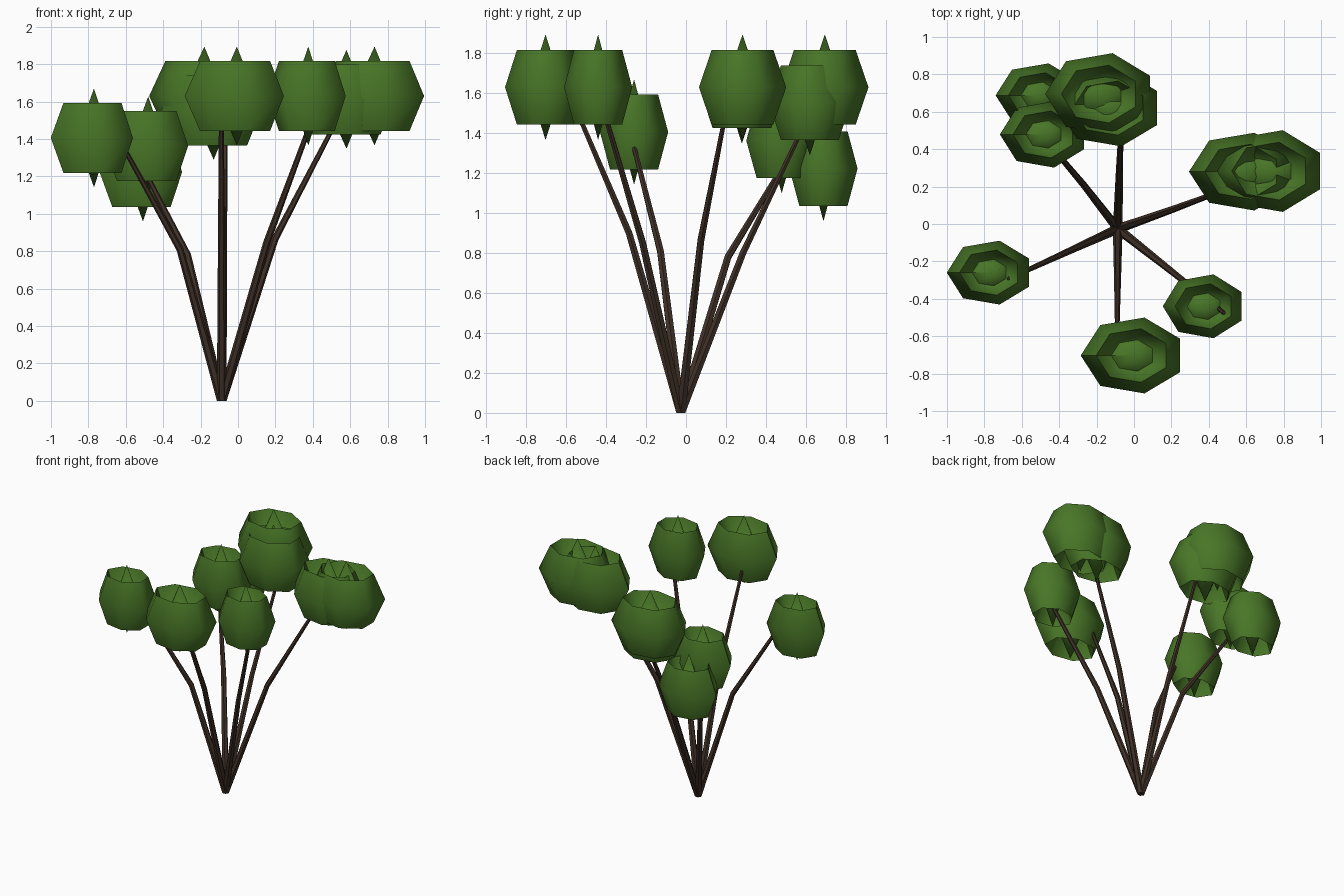
import bpy, bmesh, math
from mathutils import Vector

if "Cube" in bpy.data.objects:
    bpy.data.objects.remove(bpy.data.objects["Cube"])


def material(name, rgb):
    m = bpy.data.materials.new(name)
    m.diffuse_color = (*rgb, 1)
    m.use_nodes = True
    m.node_tree.nodes["Principled BSDF"].inputs["Base Color"].default_value = m.diffuse_color
    return m


LEAF = material("leaf green", (0.065, 0.18, 0.02))
BARK = material("dark bark", (0.05, 0.03, 0.02))


def finish(bm, name, mat, angle):
    me = bpy.data.meshes.new(name)
    bm.to_mesh(me)
    bm.free()
    me.materials.append(mat)
    ob = bpy.data.objects.new(name, me)
    bpy.context.collection.objects.link(ob)
    bpy.ops.object.select_all(action='DESELECT')
    ob.select_set(True)
    bpy.context.view_layer.objects.active = ob
    bpy.ops.object.shade_smooth_by_angle(angle=math.radians(angle))


# Leaf clump: seven-sided barrel, dished at both ends with a spike in each dish
def leaf_clump(name, x, y, z, rx, ry, rz=0.264, n=7):
    bm = bmesh.new()

    def ring(lat):
        c, s = math.cos(lat), math.sin(lat)
        return [bm.verts.new((x - rx * c * math.cos(math.tau * i / n),
                              y - ry * c * math.sin(math.tau * i / n),
                              z + rz * s)) for i in range(n)]

    low, mid, top = ring(-math.pi / 4), ring(0), ring(math.pi / 4)
    tip_up = bm.verts.new((x, y, z + rz))
    tip_down = bm.verts.new((x, y, z - rz))
    for i in range(n):
        j = (i + 1) % n
        bm.faces.new((low[i], low[j], mid[j], mid[i]))
        bm.faces.new((mid[i], mid[j], top[j], top[i]))
        # each cone runs from its tip to the far rim
        bm.faces.new((tip_up, low[i], low[j]))
        bm.faces.new((tip_down, top[i], top[j]))
    finish(bm, name, LEAF, 60)


# Stem: tapered tube through a few points
def stem(name, points, radii, n=6):
    bm = bmesh.new()
    pts = [Vector(p) for p in points]
    rings = []
    for k, (p, r) in enumerate(zip(pts, radii)):
        d = (pts[min(k + 1, len(pts) - 1)] - pts[max(k - 1, 0)]).normalized()
        if k == 0:
            d = Vector((0, 0, 1))
        u = d.cross(Vector((0, 1, 0))).normalized()
        v = d.cross(u)
        rings.append([bm.verts.new(p + r * (u * math.cos(math.tau * i / n)
                                            + v * math.sin(math.tau * i / n)))
                      for i in range(n)])
    for a, b in zip(rings, rings[1:]):
        for i in range(n):
            j = (i + 1) % n
            bm.faces.new((a[i], a[j], b[j], b[i]))
    bm.faces.new(rings[0])
    bm.faces.new(rings[-1])
    bmesh.ops.recalc_face_normals(bm, faces=bm.faces)
    finish(bm, name, BARK, 30)


# Clump centres and half widths
clumps = [
    (-0.77, -0.26, 1.406, 0.231, 0.175),
    (0.376, -0.44, 1.63, 0.222, 0.175),
    (-0.006, -0.703, 1.63, 0.279, 0.208),
    (0.58, 0.28, 1.612, 0.286, 0.213),
    (0.73, 0.283, 1.63, 0.294, 0.224),
    (-0.18, 0.695, 1.63, 0.295, 0.224),
    (-0.13, 0.62, 1.553, 0.281, 0.21),
    (-0.508, 0.688, 1.223, 0.232, 0.175),
    (-0.48, 0.479, 1.363, 0.237, 0.182),
]
for i, c in enumerate(clumps):
    leaf_clump(f"leaf_clump_{i + 1}", *c)

# Stems all fan out from one base point: middle bend, then tip
base = (-0.087, -0.026, 0)
stems = [
    ((-0.31, -0.128, 0.81), (-0.67, -0.293, 1.46)),
    ((0.155, -0.217, 0.85), (0.48, -0.475, 1.73)),
    ((-0.088, -0.285, 0.9), (-0.09, -0.61, 1.66)),
    ((0.198, 0.075, 0.866), (0.56, 0.21, 1.56)),
    ((-0.078, 0.285, 0.8), (-0.065, 0.62, 1.5)),
    ((-0.27, 0.21, 0.78), (-0.54, 0.53, 1.31)),
]
for i, (m, t) in enumerate(stems):
    stem(f"stem_{i + 1}", (base, m, t), (0.026, 0.019, 0.011))
